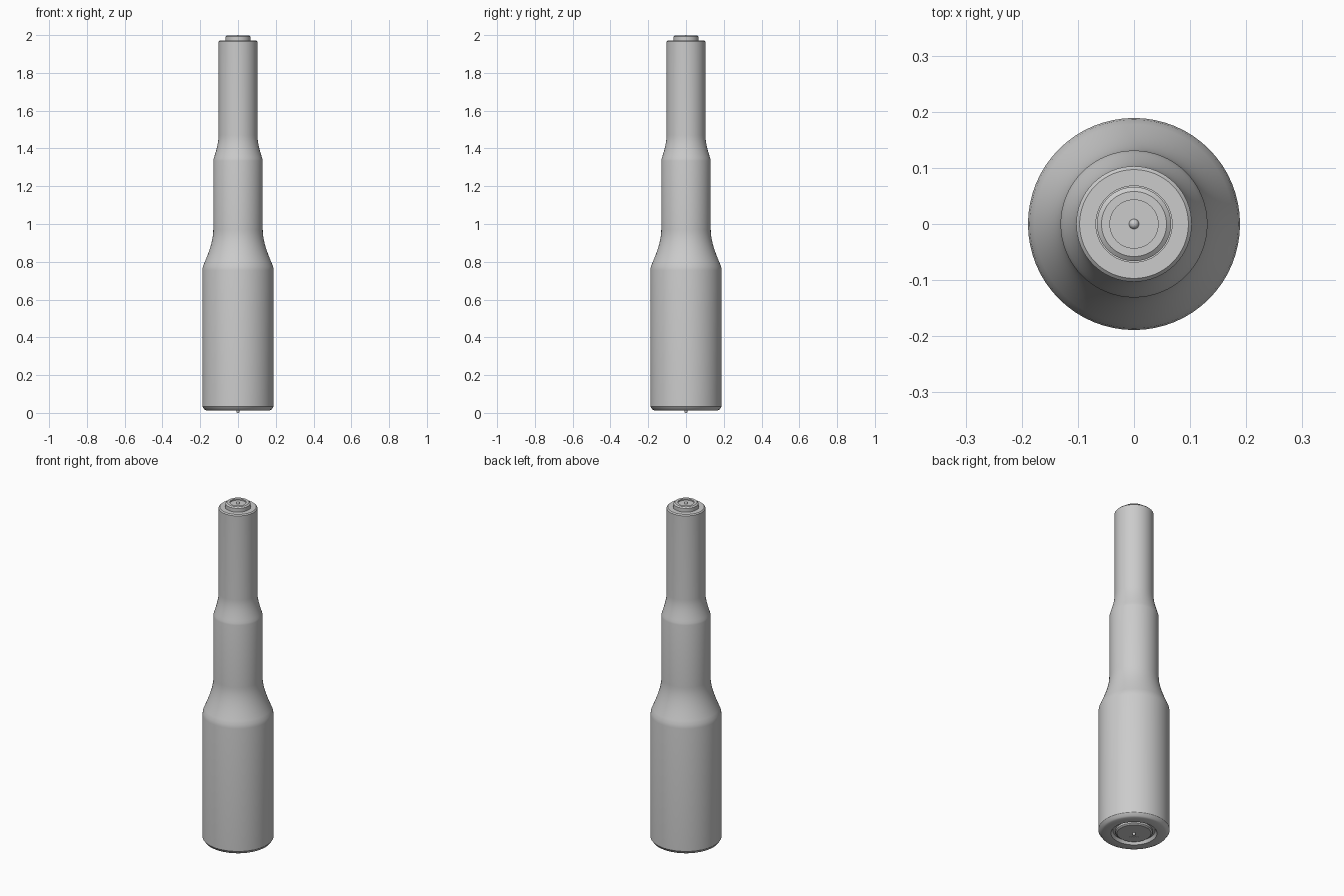
import bpy, bmesh, math

if "Cube" in bpy.data.objects:
    bpy.data.objects.remove(bpy.data.objects["Cube"])

SEG = 64

def lathe(name, profile, seg=SEG, color=None):
    """Revolve an (r, z) profile around the z axis."""
    bm = bmesh.new()
    vs = [bm.verts.new((r, 0, z)) for r, z in profile]
    es = [bm.edges.new(p) for p in zip(vs, vs[1:])]
    bmesh.ops.spin(bm, geom=vs + es, cent=(0, 0, 0), axis=(0, 0, 1),
                   angle=2 * math.pi, steps=seg, use_duplicate=False)
    bmesh.ops.remove_doubles(bm, verts=bm.verts, dist=1e-5)
    bmesh.ops.recalc_face_normals(bm, faces=bm.faces)
    me = bpy.data.meshes.new(name)
    bm.to_mesh(me)
    bm.free()
    ob = bpy.data.objects.new(name, me)
    bpy.context.collection.objects.link(ob)
    if color:
        mat = bpy.data.materials.new(name + "_mat")
        mat.diffuse_color = color
        mat.use_nodes = True
        mat.node_tree.nodes["Principled BSDF"].inputs["Base Color"].default_value = mat.diffuse_color
        me.materials.append(mat)
    bpy.ops.object.select_all(action='DESELECT')
    bpy.context.view_layer.objects.active = ob
    ob.select_set(True)
    bpy.ops.object.shade_smooth_by_angle(angle=math.radians(30))
    return ob

def shoulder(r0, r1, z0, z1, n=10):
    """Flared step: quick rounding at the wide end, long sweep at the narrow end."""
    pts = []
    for i in range(n + 1):
        t = i / n
        pts.append((r1 + (r0 - r1) * (1 - t) ** 2 * (1 + 0.5 * t), z0 + (z1 - z0) * t))
    return pts

# stepped body shell with sockets at both ends
body = [(0, 0.03), (0.112, 0.03), (0.122, 0.013), (0.168, 0.013), (0.178, 0.018), (0.189, 0.034), (0.189, 0.755)]
body += shoulder(0.186, 0.131, 0.775, 0.97)
body += [(0.131, 1.335)]
body += shoulder(0.129, 0.103, 1.345, 1.47)
body += [(0.103, 1.965), (0.097, 1.971), (0.068, 1.971), (0.068, 1.95), (0, 1.95)]
lathe("stepped_body", body)

# contact rings: (outer, chamfer, inner radius, base z, rim z)
for name, ro, rc, ri, z0, z1 in (("top_collar", 0.066, 0.058, 0.043, 1.94, 1.998),
                                 ("bottom_collar", 0.098, 0.09, 0.043, 0.04, 0.013)):
    s = 1 if z1 > z0 else -1
    lathe(name, [(ri, z0), (ro, z0), (ro, z1 - s * 0.006), (rc, z1), (ri, z1), (ri, z0)])

# white insulators and centre pins
white = (1, 1, 1, 1)
lathe("top_insulator", [(0, 1.94), (0.043, 1.94), (0.043, 1.99), (0, 1.99)], color=white)
lathe("bottom_insulator", [(0, 0.05), (0.043, 0.05), (0.043, 0.014), (0, 0.014)], color=white)
pin = [(0.009 * math.cos(a), 0.009 * math.sin(a)) for a in [i * math.pi / 12 for i in range(7)]]
lathe("top_pin", [(0, 1.95), (0.009, 1.95)] + [(r, 1.991 + z) for r, z in pin[:-1]] + [(0, 2.0)], 24)
lathe("bottom_pin", [(0, 0.04), (0.009, 0.04)] + [(r, 0.009 - z) for r, z in pin[:-1]] + [(0, 0)], 24)
